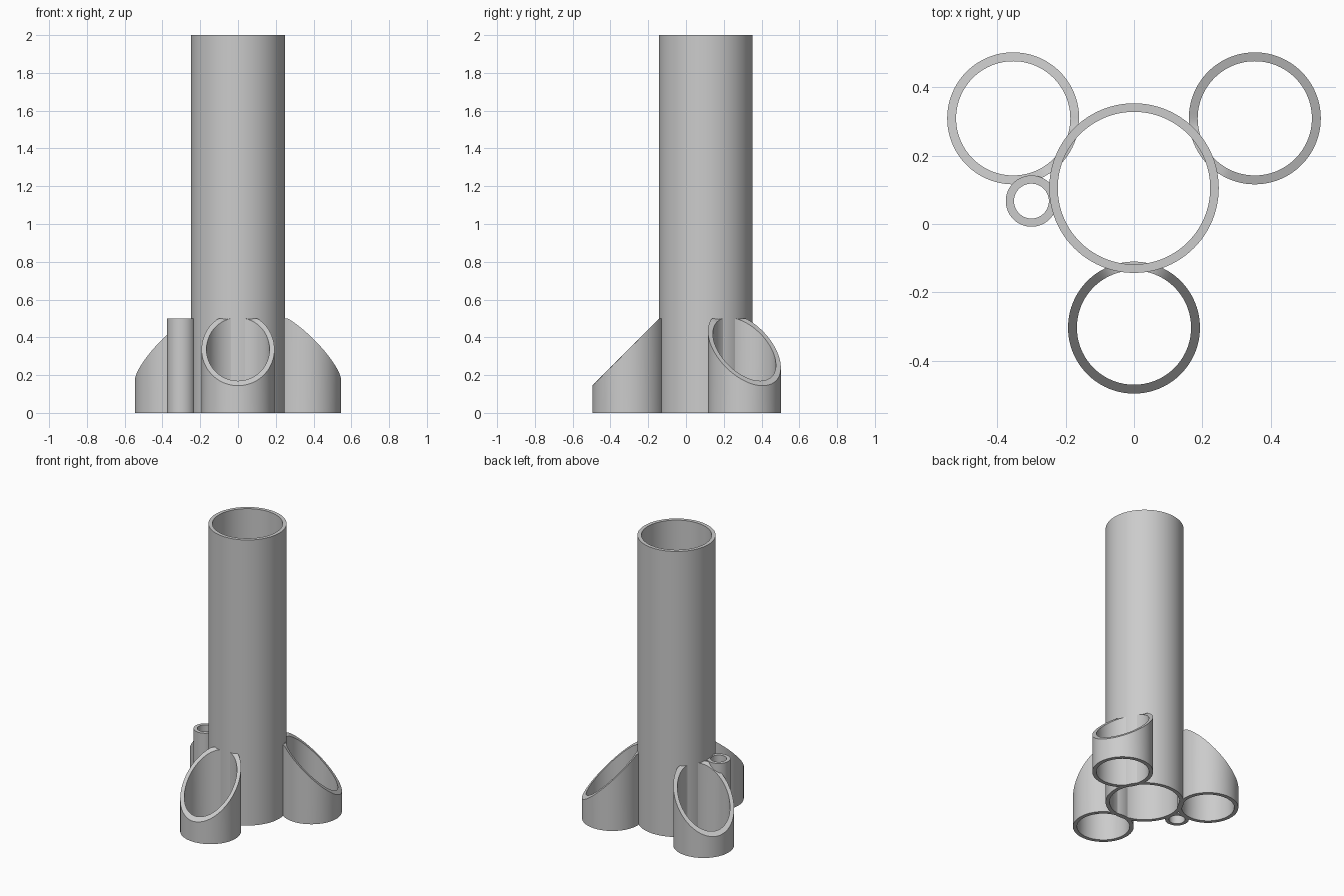
import bpy
import bmesh
import math
from mathutils import Vector

cube = bpy.data.objects.get("Cube")
if cube:
    bpy.data.objects.remove(cube, do_unlink=True)

grey = bpy.data.materials.new("light_grey")
grey.use_nodes = True
colour = (0.6, 0.6, 0.6, 1)
grey.diffuse_color = colour
grey.node_tree.nodes["Principled BSDF"].inputs["Base Color"].default_value = colour

AXIS = Vector((0, 0.105))   # centre of the main tube
LOW_TOP = 0.5               # height of the short tubes
SEGMENTS = 96


def tube(name, centre, outer, inner, top):
    """Open pipe standing on the ground; top(point) gives the rim height."""
    bm = bmesh.new()
    rings = []
    for i in range(SEGMENTS):
        a = math.tau * i / SEGMENTS
        ray = Vector((math.cos(a), math.sin(a)))
        p, q = centre + ray * outer, centre + ray * inner
        corners = ((p, 0), (p, top(p)), (q, top(q)), (q, 0))
        rings.append([bm.verts.new((v.x, v.y, z)) for v, z in corners])
    for i, ring in enumerate(rings):
        after = rings[(i + 1) % SEGMENTS]
        for k in range(4):
            n = (k + 1) % 4
            bm.faces.new((ring[k], after[k], after[n], ring[n]))
    bmesh.ops.recalc_face_normals(bm, faces=bm.faces)
    mesh = bpy.data.meshes.new(name)
    bm.to_mesh(mesh)
    bm.free()
    mesh.materials.append(grey)
    obj = bpy.data.objects.new(name, mesh)
    bpy.context.collection.objects.link(obj)
    bpy.ops.object.select_all(action='DESELECT')
    obj.select_set(True)
    bpy.context.view_layer.objects.active = obj
    bpy.ops.object.shade_smooth_by_angle(angle=math.radians(30))


# Tall central tube and the thin tube beside it
tube("main_tube", AXIS, 0.248, 0.223, lambda p: 2.0)
tube("thin_tube", Vector((-0.3, 0.067)), 0.075, 0.051, lambda p: LOW_TOP)

# Three foot tubes around the centre, mitred at 45 degrees facing outward
for name, degrees in (("front_foot", -90), ("left_foot", 30), ("right_foot", 150)):
    a = math.radians(degrees)
    out = Vector((math.cos(a), math.sin(a)))
    tube(name, AXIS + out * 0.408, 0.193, 0.167,
         lambda p: min(LOW_TOP, 0.745 - (p - AXIS).dot(out)))
